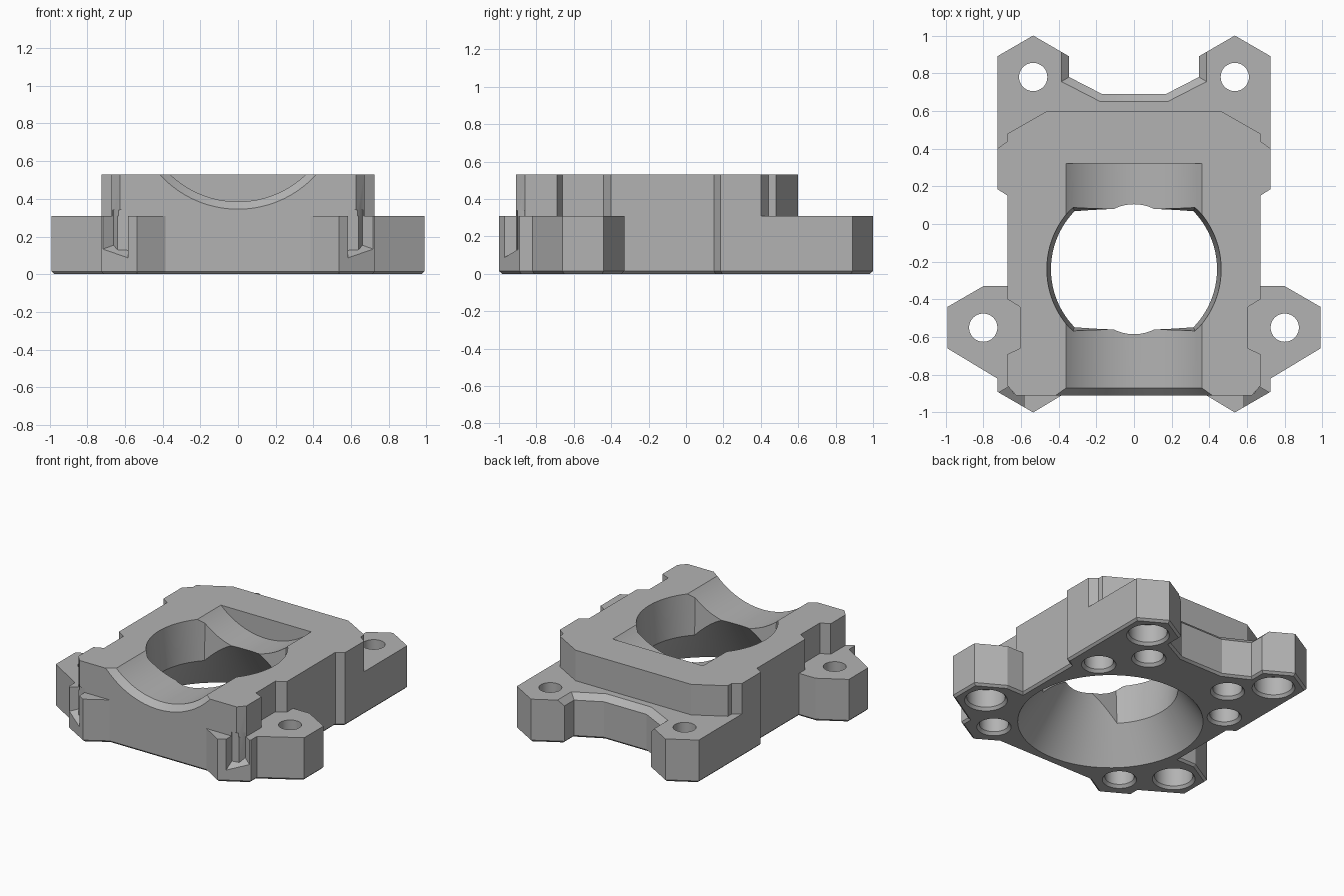
import bpy, bmesh, math
from mathutils import Vector

if "Cube" in bpy.data.objects:
    bpy.data.objects.remove(bpy.data.objects["Cube"], do_unlink=True)

TAB_TOP, TOP = 0.31, 0.53
BORE_Y = -0.24

grey = bpy.data.materials.new("plain grey")
grey.use_nodes = True
grey.diffuse_color = (0.45, 0.45, 0.45, 1)
grey.node_tree.nodes["Principled BSDF"].inputs["Base Color"].default_value = (0.45, 0.45, 0.45, 1)


def add_object(name, bm):
    bmesh.ops.recalc_face_normals(bm, faces=bm.faces)
    mesh = bpy.data.meshes.new(name)
    bm.to_mesh(mesh)
    bm.free()
    mesh.materials.append(grey)
    ob = bpy.data.objects.new(name, mesh)
    bpy.context.collection.objects.link(ob)
    return ob


def prism(points, z0, z1):
    bm = bmesh.new()
    face = bm.faces.new([bm.verts.new((x, y, z0)) for x, y in points])
    ext = bmesh.ops.extrude_face_region(bm, geom=[face])
    for v in ext["geom"]:
        if isinstance(v, bmesh.types.BMVert):
            v.co.z = z1
    return bm


def mirrored(half):
    return half + [(-x, y) for x, y in reversed(half)]


def lathe(name, profile, centre, segments=48):
    """Solid of revolution about a vertical axis; profile is (radius, z)."""
    bm = bmesh.new()
    rings = []
    for r, z in profile:
        rings.append([bm.verts.new((centre[0] + r * math.cos(i * math.tau / segments),
                                    centre[1] + r * math.sin(i * math.tau / segments), z))
                      for i in range(segments)])
    for a, b in zip(rings, rings[1:]):
        for i in range(segments):
            j = (i + 1) % segments
            bm.faces.new((a[i], a[j], b[j], b[i]))
    bm.faces.new(rings[0])
    bm.faces.new(rings[-1])
    return add_object(name, bm)


def boolean(target, tool, operation="DIFFERENCE"):
    mod = target.modifiers.new("shape", "BOOLEAN")
    mod.operation, mod.object, mod.solver = operation, tool, "EXACT"
    bpy.context.view_layer.objects.active = target
    bpy.ops.object.modifier_apply(modifier=mod.name)
    bpy.data.objects.remove(tool, do_unlink=True)


# Base plate with four mounting tabs
base_half = [(0.385, -0.91), (0.535, -1.0), (0.725, -0.89), (0.725, -0.82), (0.99, -0.66),
             (0.99, -0.44), (0.8, -0.33), (0.67, -0.33), (0.67, 0.15), (0.725, 0.185),
             (0.725, 0.89), (0.535, 1.0), (0.345, 0.89), (0.345, 0.78), (0.17, 0.69)]
bm = prism(mirrored(base_half), 0, TAB_TOP)
bm.edges.ensure_lookup_table()
bottom = [e for e in bm.edges if all(v.co.z < 0.01 for v in e.verts)]
bmesh.ops.bevel(bm, geom=bottom, offset=0.015, segments=1, affect="EDGES")
# Chamfer along the top of the rear notch
notch = [e for e in bm.edges if all(v.co.z > 0.3 and abs(v.co.x) < 0.35
                                    and 0.6 < v.co.y < 0.895 for v in e.verts)]
bmesh.ops.bevel(bm, geom=notch, offset=0.04, segments=1, affect="EDGES")
housing = add_object("housing", bm)

# Raised block with relief beside the side tabs
block_half = [(0.625, -0.91), (0.67, -0.86), (0.67, -0.69), (0.605, -0.66), (0.605, -0.44),
              (0.67, -0.4), (0.67, 0.15), (0.725, 0.185), (0.725, 0.4), (0.67, 0.44),
              (0.67, 0.48), (0.46, 0.6)]
boolean(housing, add_object("raised_block", prism(mirrored(block_half), 0.1, TOP)), "UNION")

# Conical bore, open at the bottom
boolean(housing, lathe("bore", [(0.625, -0.03), (0.595, 0.015), (0.44, 0.24), (0.345, 0.385),
                                (0.3, 0.45)], (0, BORE_Y), 96))

# Upper opening: tapered round hole with flat front and rear sides
opening = lathe("opening", [(0.44, 0.23), (0.465, 0.56)], (0, BORE_Y), 96)
bm = bmesh.new()
bmesh.ops.create_cube(bm, size=1)
for v in bm.verts:
    high = v.co.z > 0
    v.co = Vector((v.co.x * 2, BORE_Y + v.co.y * (0.67 if high else 0.61), 0.6 if high else 0.2))
boolean(opening, add_object("flat_sides", bm), "INTERSECT")
boolean(housing, opening)

# Half-round trough along the top, flared at the front
trough = lathe("trough", [(0.60, -0.95), (0.56, -0.91), (0.52, -0.87), (0.52, 0.32)], (0, 0), 128)
for v in trough.data.vertices:
    x, y, z = v.co
    v.co = (x, z, 0.905 - y)
trough.data.flip_normals()
bm = bmesh.new()
bm.from_mesh(trough.data)
bmesh.ops.recalc_face_normals(bm, faces=bm.faces)
bm.to_mesh(trough.data)
bm.free()
boolean(housing, trough)

for side in (-1, 1):
    # Through holes with counterbores from below
    for x, y in ((0.535, 0.78), (0.8, -0.55)):
        boolean(housing, lathe("bolt_hole", [(0.155, -0.02), (0.125, 0.02), (0.125, 0.15),
                                             (0.075, 0.15), (0.075, 0.6)], (side * x, y)))
    # Blind holes from below
    for x, y in ((0.535, 0.28), (0.335, 0.55), (0.535, -0.785)):
        boolean(housing, lathe("blind_hole", [(0.13, -0.02), (0.095, 0.02), (0.095, 0.25)],
                               (side * x, y)))
    # Open slot in the front tab, with a floor sloping outwards
    slot = [(0.585, -1.05), (0.585, -0.905), (0.64, -0.9), (0.66, -0.86), (0.76, -0.92), (0.76, -1.05)]
    bm = prism([(side * x, y) for x, y in slot], 0.1, 0.34)
    for v in bm.verts:
        v.co.z += 0.6 * (v.co.y + 0.9) + (0.03 if v.co.z < 0.2 else 0)
        if v.co.z > 0.2:
            v.co.z = 0.34
    boolean(housing, add_object("slot", bm))

# Crisp edges, smooth round walls
bpy.ops.object.select_all(action="DESELECT")
housing.select_set(True)
bpy.context.view_layer.objects.active = housing
bpy.ops.object.shade_smooth_by_angle(angle=math.radians(20))
